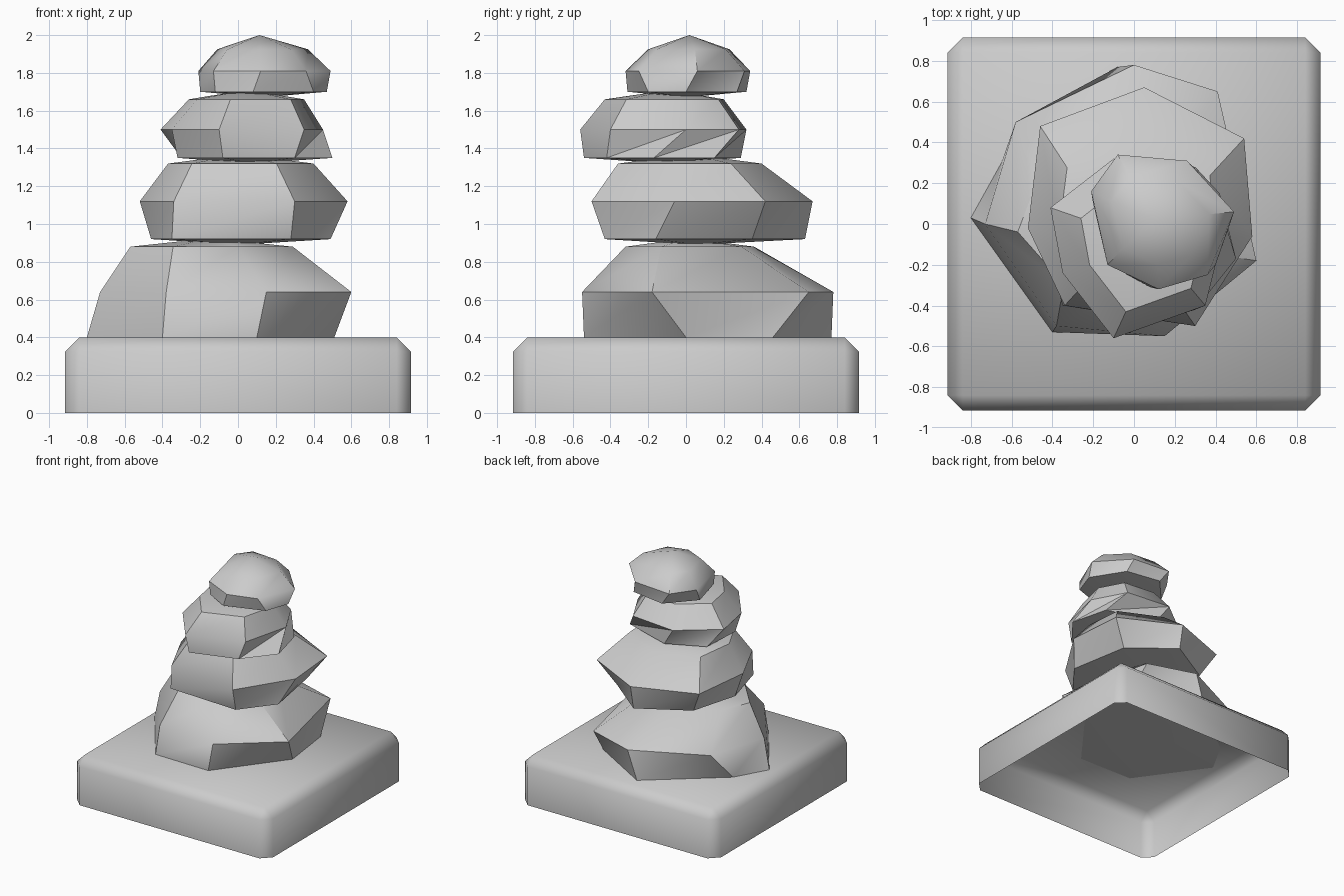
import bpy, bmesh
from math import radians

if "Cube" in bpy.data.objects:
    bpy.data.objects.remove(bpy.data.objects["Cube"])


def finish(bm, name, angle):
    mesh = bpy.data.meshes.new(name)
    bm.to_mesh(mesh)
    bm.free()
    ob = bpy.data.objects.new(name, mesh)
    bpy.context.collection.objects.link(ob)
    bpy.ops.object.select_all(action='DESELECT')
    ob.select_set(True)
    bpy.context.view_layer.objects.active = ob
    bpy.ops.object.shade_smooth_by_angle(angle=radians(angle))


def fit(ring, box):
    """Shrink a ring of points into the box (x0, x1, y0, y1)."""
    xs, ys = zip(*ring)
    x0, x1, y0, y1 = box
    return [(x0 + (x - min(xs)) / (max(xs) - min(xs)) * (x1 - x0),
             y0 + (y - min(ys)) / (max(ys) - min(ys)) * (y1 - y0)) for x, y in ring]


def stone(name, lower, middle, top_box, heights):
    """Stack three seven-sided rings, closed by a point below and above."""
    z_under, z_low, z_mid, z_up, z_top = heights
    upper = fit(middle, top_box)
    bm = bmesh.new()
    rings = [[bm.verts.new((x, y, z)) for x, y in ring]
             for ring, z in ((lower, z_low), (middle, z_mid), (upper, z_up))]

    def pole(ring, z):
        n = len(ring)
        return bm.verts.new((sum(p[0] for p in ring) / n, sum(p[1] for p in ring) / n, z))

    under, top = pole(lower, z_under), pole(upper, z_top)
    n = len(lower)
    for i in range(n):
        j = (i + 1) % n
        for a, b in zip(rings, rings[1:]):
            bm.faces.new((a[i], a[j], b[j]))
            bm.faces.new((a[i], b[j], b[i]))
        bm.faces.new((under, rings[0][j], rings[0][i]))
        bm.faces.new((top, rings[2][i], rings[2][j]))
    finish(bm, name, 38)


# Plinth: chamfered shell, open underneath
bm = bmesh.new()
bmesh.ops.create_cube(bm, size=1)
for v in bm.verts:
    v.co = (v.co.x * 1.83, v.co.y * 1.83, (v.co.z + 0.5) * 0.4)
bmesh.ops.delete(bm, geom=[f for f in bm.faces if f.normal.z < -0.5], context='FACES_ONLY')
edges = [e for e in bm.edges if max(v.co.z for v in e.verts) > 0.2]
bmesh.ops.bevel(bm, geom=edges, offset=0.075, segments=1, affect='EDGES')
finish(bm, "plinth", 50)

# Stones, from the bottom up
stone("bottom_stone",
      [(.51, 0), (.45, .46), (-.08, .77), (-.65, .3), (-.8, .03), (-.4, -.53), (.1, -.54)],
      [(.6, -.18), (.41, .65), (0, .78), (-.58, .5), (-.73, 0), (-.38, -.5), (.15, -.55)],
      (-.57, .29, -.32, .36), (.38, .4, .64, .88, .925))
stone("second_stone",
      [(.49, -.16), (.4, .35), (.05, .63), (-.35, .4), (-.46, 0), (-.35, -.4), (.28, -.43)],
      [(.58, -.06), (.54, .42), (.05, .67), (-.46, .48), (-.52, -.02), (-.34, -.4), (.3, -.5)],
      (-.37, .4, -.36, .4), (.89, .92, 1.12, 1.32, 1.37))
stone("third_stone",
      [(.5, -.17), (.42, .15), (0, .29), (-.3, .15), (-.32, -.2), (-.08, -.54), (.3, -.42)],
      [(.45, 0), (.3, .28), (-.1, .32), (-.41, .08), (-.35, -.24), (-.1, -.56), (.35, -.4)],
      (-.26, .35, -.43, .2), (1.32, 1.35, 1.5, 1.66, 1.71))
stone("top_stone",
      [(.47, 0), (.3, .27), (0, .32), (-.2, .1), (-.12, -.2), (.08, -.31), (.4, -.2)],
      [(.49, .06), (.26, .31), (-.08, .34), (-.21, .16), (-.13, -.2), (.12, -.32), (.36, -.25)],
      (-.11, .37, -.2, .23), (1.67, 1.7, 1.81, 1.925, 2.0))
